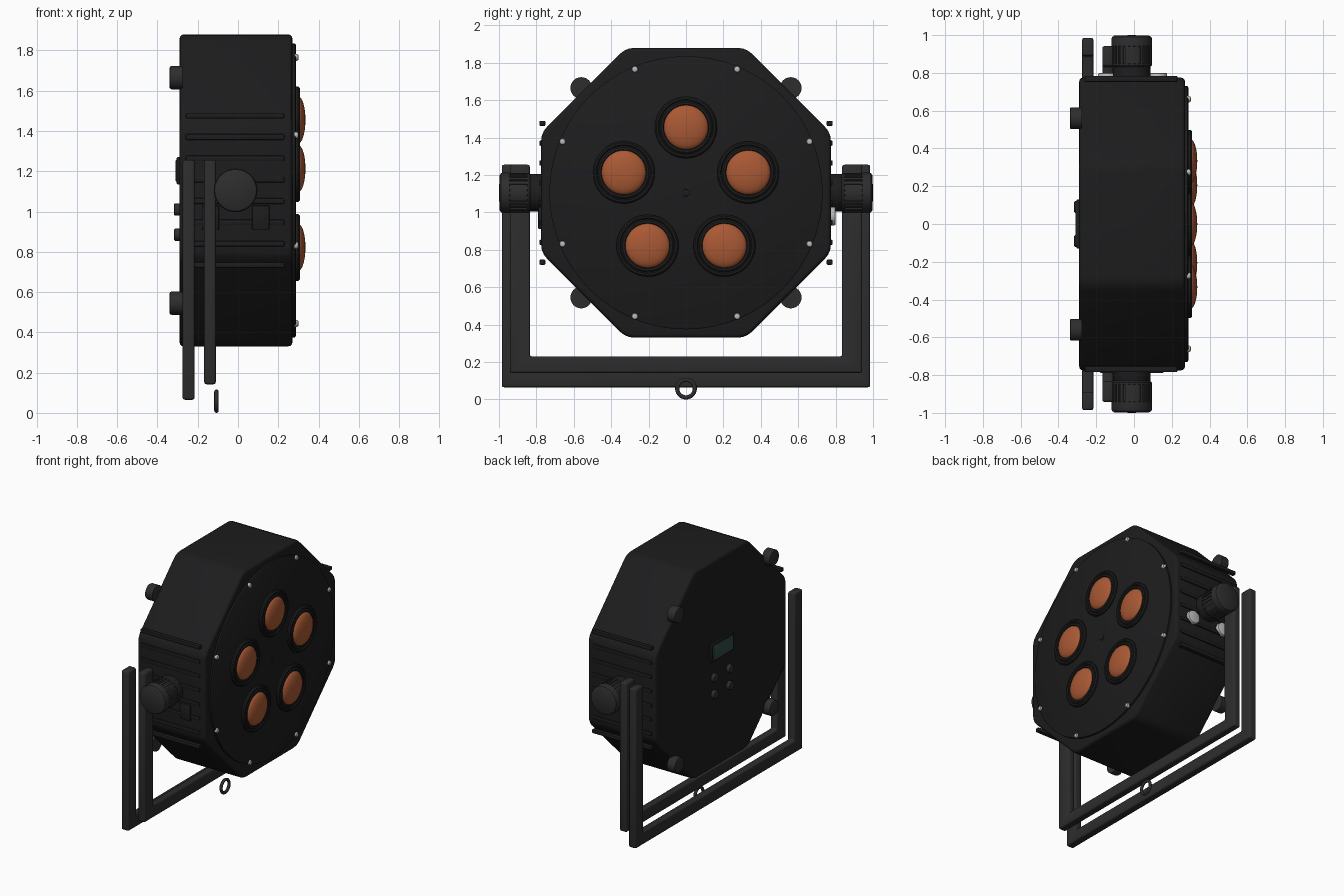
import bpy, bmesh
from math import pi, cos, sin, radians
from mathutils import Matrix, Vector

if "Cube" in bpy.data.objects:
    bpy.data.objects.remove(bpy.data.objects["Cube"])

CZ = 1.105  # height of the lamp axis


def material(name, col):
    m = bpy.data.materials.new(name)
    m.diffuse_color = (*col, 1)
    m.use_nodes = True
    m.node_tree.nodes["Principled BSDF"].inputs["Base Color"].default_value = m.diffuse_color
    return m


BLACK = material("black_housing", (0.012, 0.012, 0.013))
DARK = material("dark_metal", (0.026, 0.026, 0.027))
AMBER = material("amber_lens", (0.40, 0.10, 0.035))
SILVER = material("silver", (0.5, 0.5, 0.5))
GLASS = material("display_glass", (0.03, 0.07, 0.06))


def finish(name, bm, mat, angle=35):
    bmesh.ops.recalc_face_normals(bm, faces=bm.faces)
    me = bpy.data.meshes.new(name)
    bm.to_mesh(me)
    bm.free()
    ob = bpy.data.objects.new(name, me)
    bpy.context.collection.objects.link(ob)
    me.materials.append(mat)
    bpy.ops.object.select_all(action='DESELECT')
    ob.select_set(True)
    bpy.context.view_layer.objects.active = ob
    bpy.ops.object.shade_smooth_by_angle(angle=radians(angle))
    return ob


def lathe(name, profile, center, direction, mat, seg=32):
    """Revolve (radius, height) points around a direction through center."""
    bm = bmesh.new()
    rot = Vector((0, 0, 1)).rotation_difference(Vector(direction)).to_matrix().to_4x4()
    vs = [bm.verts.new((r, 0, h)) for r, h in profile]
    es = [bm.edges.new(p) for p in zip(vs, vs[1:])]
    bmesh.ops.spin(bm, geom=vs + es, cent=(0, 0, 0), axis=(0, 0, 1),
                   angle=2 * pi, steps=seg, use_duplicate=False)
    bmesh.ops.remove_doubles(bm, verts=bm.verts, dist=1e-5)
    bm.transform(Matrix.Translation(center) @ rot)
    return finish(name, bm, mat)


def peg(r, h, b=0.008):
    return [(0, 0), (r, 0), (r, h - b), (r - b * 0.3, h - b * 0.3), (r - b, h), (0, h)]


def box(name, lo, hi, mat, bevel=0.006):
    bm = bmesh.new()
    bmesh.ops.create_cube(bm, size=1)
    lo, hi = Vector(lo), Vector(hi)
    for v in bm.verts:
        v.co = (lo + hi) / 2 + v.co * (hi - lo)
    bmesh.ops.bevel(bm, geom=bm.edges[:], offset=bevel, segments=2, profile=0.5, affect='EDGES')
    return finish(name, bm, mat)


def extrude_yz(name, pts, x0, x1, mat, bevel):
    """Prism with a y-z outline running from x0 to x1."""
    bm = bmesh.new()
    f = bm.faces.new([bm.verts.new((x0, y, z)) for y, z in pts])
    ext = bmesh.ops.extrude_face_region(bm, geom=[f])
    for v in ext['geom']:
        if isinstance(v, bmesh.types.BMVert):
            v.co.x = x1
    bmesh.ops.recalc_face_normals(bm, faces=bm.faces)
    edges = [e for e in bm.edges if e.calc_face_angle(0) > 0.9]
    bmesh.ops.bevel(bm, geom=edges, offset=bevel, segments=3, profile=0.5, affect='EDGES')
    return finish(name, bm, mat)


# Octagonal housing with rounded corners
R = 0.775 / cos(pi / 8)
outline = []
for k in range(8):
    a = pi / 8 + k * pi / 4
    c = Vector((R * cos(a), R * sin(a)))
    t = Vector((-sin(a), cos(a)))
    n = Vector((cos(a), sin(a)))
    for s in (-1, -0.35, 0.35, 1):
        p = c + t * 0.04 * s - n * (0.009 + 0.008 * s * s)
        outline.append((p.x, CZ + p.y))
extrude_yz("housing", outline, -0.29, 0.27, BLACK, 0.02)

# Round front plate with screws
lathe("front_plate", [(0, 0), (0.73, 0), (0.73, 0.02), (0.722, 0.025), (0, 0.025)],
      (0.263, 0, CZ), (1, 0, 0), BLACK, 96)
for k in range(8):
    a = pi / 8 + k * pi / 4
    lathe("plate_screw", peg(0.017, 0.02, 0.009),
          (0.281, 0.715 * cos(a), CZ + 0.715 * sin(a)), (1, 0, 0), SILVER, 16)
lathe("centre_screw", peg(0.02, 0.01, 0.004), (0.283, 0, CZ), (1, 0, 0), BLACK, 20)

# Five lenses in raised bezels
for k in range(5):
    a = pi / 2 + k * 2 * pi / 5
    c = (0.285, 0.35 * cos(a), CZ + 0.35 * sin(a))
    lathe("lens_bezel", [(0.166, 0), (0.166, 0.014), (0.158, 0.022), (0.148, 0.022),
                         (0.142, 0.015), (0.134, 0.022), (0.122, 0.022), (0.116, 0.008)],
          c, (1, 0, 0), BLACK, 48)
    dome = [(0.119 * cos(i * pi / 16), 0.012 + 0.038 * sin(i * pi / 16)) for i in range(9)]
    lathe("lens", [(0, 0.005)] + dome, c, (1, 0, 0), AMBER, 48)

# Rear feet, display and buttons
for sy in (-1, 1):
    for sz in (-1, 1):
        lathe("rear_foot", peg(0.058, 0.065, 0.01),
              (-0.275, sy * 0.56, CZ + sz * 0.56), (-1, 0, 0), DARK)
    for z in (1.01, 0.885):
        lathe("menu_button", peg(0.031, 0.03), (-0.288, sy * 0.09, z), (-1, 0, 0), DARK, 24)
box("display_frame", (-0.305, -0.13, 1.135), (-0.28, 0.13, 1.27), BLACK)
box("display", (-0.31, -0.115, 1.15), (-0.29, 0.115, 1.255), GLASS, 0.003)

for s in (-1, 1):
    # Side cooling ribs
    for i in range(8):
        z = CZ + (i - 3.5) * 0.106
        y = sorted((s * 0.752, s * 0.784))
        box("side_rib", (-0.26, y[0], z - 0.014), (0.23, y[1], z + 0.014), BLACK)
    # Pivot collar and ribbed tightening knob
    lathe("pivot_collar", peg(0.1, 0.075), (-0.012, s * 0.765, CZ), (0, s, 0), BLACK)
    lathe("knob_core", [(0, 0), (0.1, 0), (0.107, 0.008), (0.107, 0.016), (0.1, 0.018),
                        (0.1, 0.108), (0.108, 0.111), (0.108, 0.145), (0.104, 0.158),
                        (0.092, 0.165), (0, 0.168)],
          (-0.012, s * 0.832, CZ), (0, s, 0), DARK, 48)
    bm = bmesh.new()
    for k in range(24):
        m = (Matrix.Translation((-0.012, s * 0.895, CZ)) @ Matrix.Rotation(k * pi / 12, 4, 'Y')
             @ Matrix.Translation((0.1, 0, 0)) @ Matrix.Diagonal((0.014, 0.1, 0.014, 1)))
        bmesh.ops.create_cube(bm, size=1, matrix=m)
    finish("knob_ridges", bm, DARK)

# Power sockets on one side, round signal connectors on the other
for x in (-0.137, 0.113):
    box("power_socket", (x - 0.043, -0.79, 0.91), (x + 0.043, -0.76, 1.03), BLACK)
for x in (-0.14, 0.125):
    lathe("signal_connector", peg(0.05, 0.035), (x, 0.765, 0.98), (0, 1, 0), SILVER)


# Double mounting yoke
def yoke(name, x0, x1, yo, yi, zb, zi, top=1.255):
    pts = [(-yo, top), (-yo, zb), (yo, zb), (yo, top), (yi, top), (yi, zi), (-yi, zi), (-yi, top)]
    extrude_yz(name, pts, x0, x1, DARK, 0.012)


yoke("outer_yoke", -0.275, -0.215, 0.985, 0.89, 0.065, 0.155)
yoke("inner_yoke", -0.168, -0.11, 0.942, 0.835, 0.142, 0.23)

# Safety ring
ring = [(0.047 + 0.011 * cos(i * pi / 6), 0.011 * sin(i * pi / 6)) for i in range(13)]
lathe("safety_ring", ring, (-0.107, 0, 0.058), (1, 0, 0), DARK, 40)
